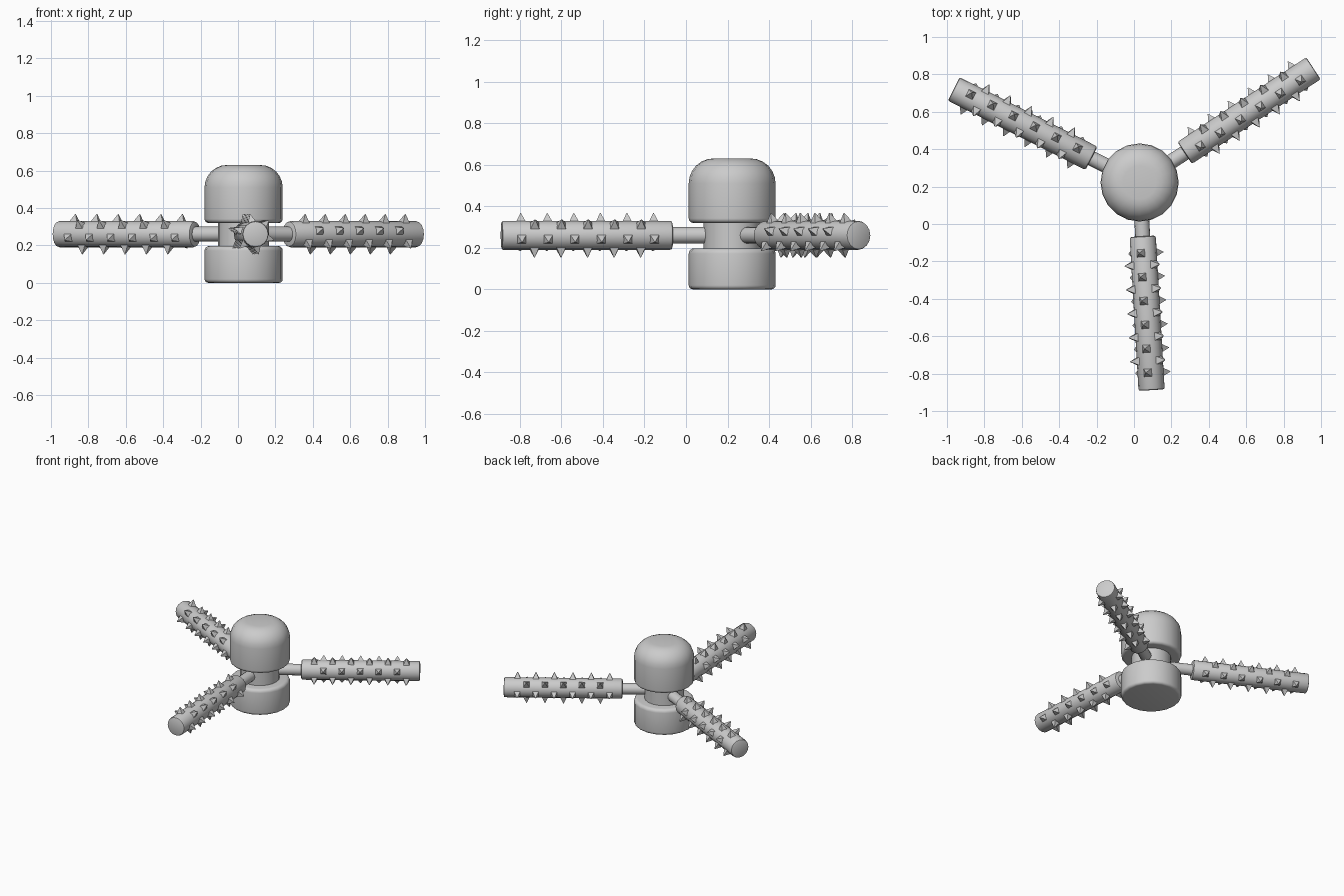
import bpy, bmesh, math
from mathutils import Matrix, Vector

if "Cube" in bpy.data.objects:
    bpy.data.objects.remove(bpy.data.objects["Cube"])

HUB = Vector((0.03, 0.222, 0.0))
ARM_Z = 0.26
ARM_ANGLES = [-86.7, 33.3, 153.3]


def finish(name, bm, matrix=Matrix(), smooth=True):
    bmesh.ops.recalc_face_normals(bm, faces=bm.faces)
    mesh = bpy.data.meshes.new(name)
    bm.to_mesh(mesh)
    bm.free()
    obj = bpy.data.objects.new(name, mesh)
    obj.matrix_world = matrix
    bpy.context.collection.objects.link(obj)
    if smooth:
        bpy.ops.object.select_all(action='DESELECT')
        obj.select_set(True)
        bpy.context.view_layer.objects.active = obj
        bpy.ops.object.shade_smooth_by_angle(angle=math.radians(40))
    return obj


def lathe(name, profile, sides, matrix):
    """Closed solid turned about z from (radius, height) points."""
    bm = bmesh.new()
    rings = [[bm.verts.new((r * math.cos(math.tau * i / sides),
                            r * math.sin(math.tau * i / sides), z))
              for i in range(sides)] for r, z in profile]
    for a, b in zip(rings, rings[1:]):
        for i in range(sides):
            j = (i + 1) % sides
            bm.faces.new((a[i], a[j], b[j], b[i]))
    bm.faces.new(rings[0])
    bm.faces.new(rings[-1])
    return finish(name, bm, matrix)


def rounded(radius, z0, z1, b0, b1, steps=4):
    """Profile of a cylinder with rounded bottom (b0) and top (b1) edges."""
    angles = [math.pi / 2 * i / steps for i in range(steps + 1)]
    low = [(radius - b0 + b0 * math.sin(a), z0 + b0 - b0 * math.cos(a)) for a in angles]
    high = [(radius - b1 + b1 * math.cos(a), z1 - b1 + b1 * math.sin(a)) for a in angles]
    return low + high


# Central hub: base, neck and domed cap
hub = Matrix.Translation(HUB)
lathe("hub_base", rounded(0.209, 0.0, 0.197, 0.02, 0.025), 20, hub)
lathe("hub_neck", [(0.137, 0.18), (0.137, 0.34)], 20, hub)
lathe("hub_cap", rounded(0.209, 0.32, 0.63, 0.022, 0.12, 6), 20, hub)


def spikes(name, matrix):
    """Pyramids in rings of three, each ring turned 60 degrees from the last."""
    bm = bmesh.new()
    for ring in range(11):
        for k in range(3):
            turn = math.radians(-13 + 60 * (ring % 2) + 120 * k)
            place = (Matrix.Translation((0, 0, 0.378 + 0.064 * ring))
                     @ Matrix.Rotation(turn, 4, 'Z')
                     @ Matrix.Translation((0.085, 0, 0))
                     @ Matrix.Rotation(math.pi / 2, 4, 'Y')
                     @ Matrix.Rotation(math.pi / 4, 4, 'Z'))
            bmesh.ops.create_cone(bm, cap_ends=True, segments=4, radius1=0.034,
                                  radius2=0.002, depth=0.05, matrix=place)
    return finish(name, bm, matrix, smooth=False)


# Three arms: local z runs outward, local x points up, local y to the outward left
for n, deg in enumerate(ARM_ANGLES, 1):
    a = math.radians(deg)
    out = Vector((math.cos(a), math.sin(a), 0))
    left = Vector((-math.sin(a), math.cos(a), 0))
    up = Vector((0, 0, 1))
    axes = Matrix((up, left, out)).transposed().to_4x4()
    arm = Matrix.Translation(HUB + up * ARM_Z) @ axes
    lathe(f"arm_rod_{n}", [(0.04, 0.08), (0.04, 0.31)], 16, arm)
    lathe(f"arm_roller_{n}", rounded(0.07, 0.288, 1.112, 0.012, 0.01, 2), 16, arm)
    spikes(f"arm_spikes_{n}", arm)
